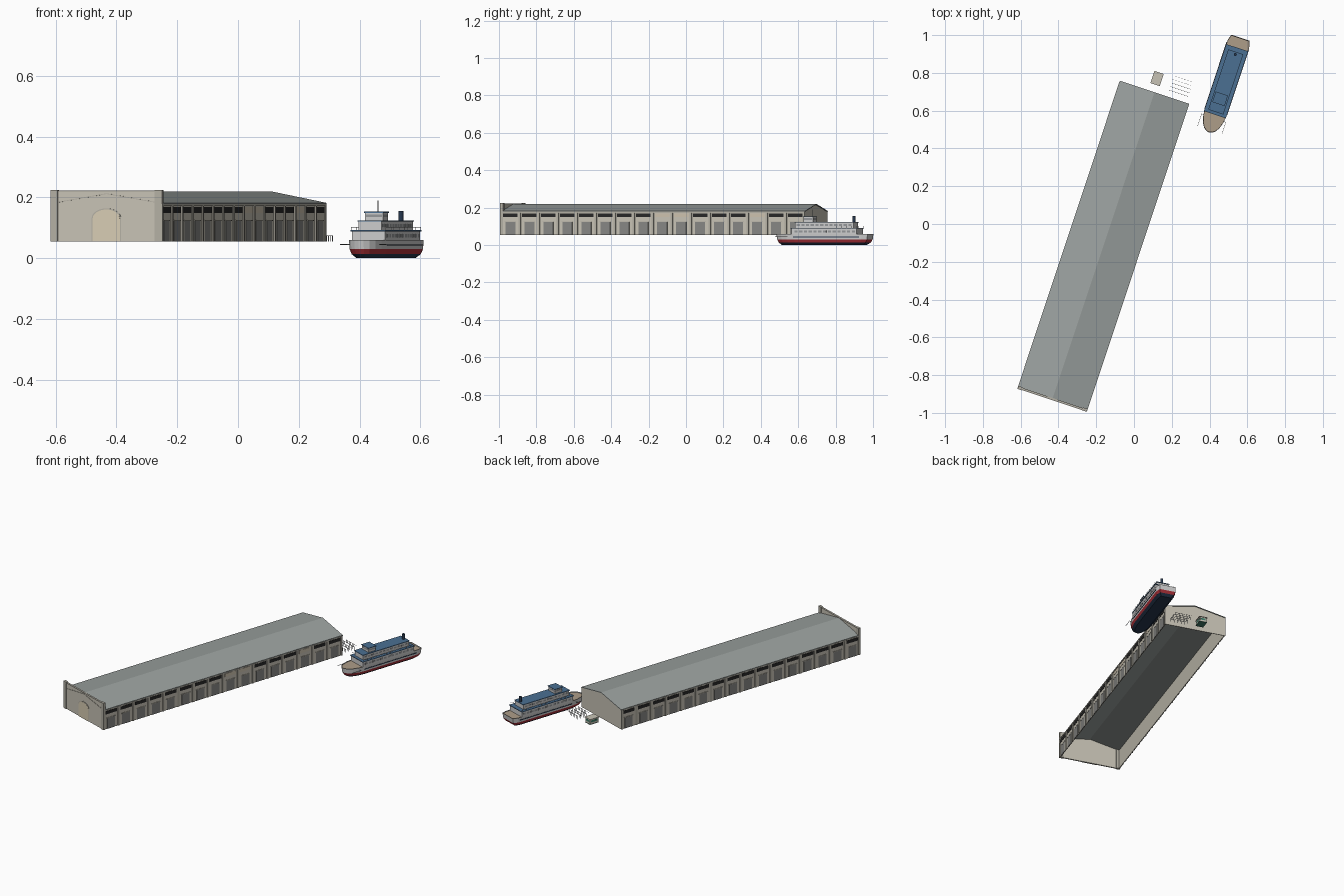
import bpy, bmesh, math
from mathutils import Matrix, Vector

if "Cube" in bpy.data.objects:
    bpy.data.objects.remove(bpy.data.objects["Cube"])

ROT = Matrix.Rotation(math.radians(-18.4), 4, 'Z')
PIER = Matrix.Translation((-0.1625, -0.1175, 0)) @ ROT
BOAT = Matrix.Translation((0.48, 0.735, 0)) @ ROT

COL = dict(wall=(.57, .54, .46), trim=(.45, .43, .37), roof=(.33, .36, .35), dark=(.02, .02, .02),
           door=(.24, .24, .23), tan=(.68, .6, .45), lit=(.6, .53, .42), green=(.05, .2, .14),
           navy=(.02, .04, .08), red=(.4, .03, .04), white=(.68, .69, .69), blue=(.07, .16, .29),
           deck=(.42, .34, .25), steel=(.3, .31, .32))
MATS = {}


def finish(name, bm, frame, col):
    if col not in MATS:
        MATS[col] = bpy.data.materials.new(col)
        MATS[col].diffuse_color = (*COL[col], 1)
    me = bpy.data.meshes.new(name)
    bm.to_mesh(me)
    bm.free()
    me.materials.append(MATS[col])
    ob = bpy.data.objects.new(name, me)
    ob.matrix_world = frame
    bpy.context.collection.objects.link(ob)
    return ob


def boxes(name, frame, col, ranges):
    """Each range is (x0, x1, y0, y1, z0, z1)."""
    bm = bmesh.new()
    for x0, x1, y0, y1, z0, z1 in ranges:
        m = Matrix.Translation(((x0 + x1) / 2, (y0 + y1) / 2, (z0 + z1) / 2)) @ \
            Matrix.Diagonal((abs(x1 - x0), abs(y1 - y0), abs(z1 - z0), 1))
        bmesh.ops.create_cube(bm, size=1, matrix=m)
    return finish(name, bm, frame, col)


def prism(name, frame, col, pts, push):
    bm = bmesh.new()
    f = bm.faces.new([bm.verts.new(p) for p in pts])
    g = bmesh.ops.extrude_face_region(bm, geom=[f])['geom']
    bmesh.ops.translate(bm, vec=Vector(push), verts=[v for v in g if isinstance(v, bmesh.types.BMVert)])
    bmesh.ops.recalc_face_normals(bm, faces=bm.faces)
    return finish(name, bm, frame, col)


def sides(r):
    """A box and its mirror image across x."""
    return [r, (-r[1], -r[0]) + tuple(r[2:])]


# ---- Shed shell: open underneath ----
W, L, Z0, ZE, ZR = .19, .856, .055, .178, .217
boxes("side_walls", PIER, 'wall', sides((W - .004, W, -L, L, Z0, ZE)))
gable = [(-W, L - .004, Z0), (W, L - .004, Z0), (W, L - .004, ZE), (0, L - .004, ZR - .002), (-W, L - .004, ZE)]
prism("back_gable_wall", PIER, 'wall', gable, (0, .004, 0))
prism("gable_roof", PIER, 'roof',
      [(-.193, -L + .008, ZE), (0, -L + .008, ZR), (.193, -L + .008, ZE),
       (.193, -L + .008, ZE + .004), (0, -L + .008, ZR + .003), (-.193, -L + .008, ZE + .004)],
      (0, 2 * L - .005, 0))

# ---- Repeating side bays ----
N = 16
P = 2 * L / N
piers, windows, lit, doors, frames = [], [], [], [], []
for i in range(N + 1):
    y = max(-L + .006, min(L - .006, -L + i * P))
    piers += sides((W, W + .004, y - .006, y + .006, Z0, ZE))
for i in range(N):
    y = -L + (i + .5) * P
    right = (W, W + .0015, y - .041, y + .041, .149, .169)
    left = (-right[1], -right[0]) + right[2:]
    (lit if i in (8, 9, 13) else windows).append(right)
    windows.append(left)
    doors += sides((W, W + .0015, y - .028, y + .028, Z0, .122))
    frames += sides((W, W + .0025, y - .032, y + .032, .122, .126))
boxes("wall_piers", PIER, 'trim', piers)
boxes("clerestory_windows", PIER, 'dark', windows)
boxes("pale_windows", PIER, 'lit', lit)
boxes("cargo_doors", PIER, 'door', doors)
boxes("door_lintels", PIER, 'trim', frames)
boxes("eave_bands", PIER, 'trim', sides((W, W + .004, -L, L, .172, ZE)))

# ---- Front facade with parapet, corner pilasters and arched door ----
F = -L
boxes("front_parapet_wall", PIER, 'wall', [(-W, W, F, F + .008, Z0, .219)])
boxes("corner_pilasters", PIER, 'trim', sides((W - .022, W + .003, F - .004, F + .012, Z0, .225)))
boxes("parapet_cornice", PIER, 'trim', [(-W, W, F - .003, F + .009, .217, .222)])


def arch(w, z_spring, z_top, y):
    pts = [(w, y, Z0)]
    for k in range(17):
        a = math.pi * k / 16
        pts.append((w * math.cos(a), y, z_spring + (z_top - z_spring) * math.sin(a)))
    return pts + [(-w, y, Z0)]


prism("arch_surround", PIER, 'trim', arch(.051, .131, .164, F), (0, -.002, 0))
prism("arched_door", PIER, 'tan', arch(.047, .13, .16, F), (0, -.003, 0))
for s, n in ((1, "right"), (-1, "left")):
    prism("gable_moulding_" + n, PIER, 'trim',
          [(s * .168, F, .183), (0, F, .211), (0, F, .2135), (s * .168, F, .1855)], (0, -.002, 0))

# ---- Ticket booth and queue rails behind the shed ----
boxes("booth_walls", PIER, 'wall', [(-.032, .012, .902, .962, Z0 + .002, .086)])
boxes("booth_floor", PIER, 'green', [(-.034, .014, .9, .964, Z0, Z0 + .002)])
boxes("booth_roof", PIER, 'wall', [(-.036, .016, .898, .966, .086, .09)])
boxes("booth_windows", PIER, 'green', [(-.0325, .0125, .91, .954, .068, .08), (-.026, .006, .9015, .9625, .068, .08)])
posts = []
for r in range(5):
    y = .894 + r * .02
    posts.append((.07, .175, y - .0006, y + .0006, .0735, .075))
    for k in range(8):
        x = .07 + k * .015
        posts.append((x - .0008, x + .0008, y - .0008, y + .0008, Z0, .075))
boxes("queue_rails", PIER, 'steel', posts)

# ---- Ferry hull lofted from one half outline ----
HALF = [(0, -.265), (.016, -.26), (.032, -.248), (.046, -.225), (.056, -.192), (.061, -.15),
        (.061, .2), (.06, .235), (.05, .265)]


def ring(z, sx, sy):
    right = [(x * sx, y * sy, z) for x, y in HALF]
    return right + [(-x, y, zz) for x, y, zz in reversed(right[1:])]


LEVELS = [(0, .62, .88), (.013, .88, .95), (.03, .98, .985), (.06, 1, 1)]
for (lo, hi), name, col in zip(zip(LEVELS, LEVELS[1:]), ("hull_keel", "hull_red_band", "hull_topsides"),
                               ('navy', 'red', 'white')):
    bm = bmesh.new()
    a, b = ([bm.verts.new(p) for p in ring(*lv)] for lv in (lo, hi))
    n = len(a)
    for i in range(n):
        bm.faces.new((a[i], a[(i + 1) % n], b[(i + 1) % n], b[i]))
    if name == "hull_keel":
        bm.faces.new(a[::-1])
    finish(name, bm, BOAT, col)
prism("main_deck", BOAT, 'deck', ring(.054, .99, .99), (0, 0, .001))
boxes("rubbing_strakes", BOAT, 'navy', sides((.06, .063, -.15, .22, .041, .045)))
boxes("bow_booms", BOAT, 'steel', sides((.067, .069, -.25, -.18, .044, .046))
      + sides((.055, .069, -.185, -.183, .044, .046)))

# ---- Ferry superstructure ----
boxes("passenger_cabin", BOAT, 'white', [(-.058, .058, -.16, .204, .054, .088)])
boxes("cabin_roof", BOAT, 'blue', [(-.061, .061, -.165, .209, .088, .092)])
boxes("upper_cabin", BOAT, 'white', [(-.04, .04, -.146, .182, .092, .12)])
boxes("upper_roof", BOAT, 'blue', [(-.042, .042, -.15, .186, .12, .124)])
boxes("wheelhouse", BOAT, 'white', [(-.031, .031, -.102, -.05, .124, .149)])
boxes("wheelhouse_roof", BOAT, 'blue', [(-.034, .034, -.105, -.047, .149, .153)])
glass = []
for k in range(13):
    y = -.145 + k * .027
    glass += sides((.058, .0588, y, y + .018, .068, .079))
for k in range(12):
    y = -.138 + k * .0265
    glass += sides((.04, .0408, y, y + .018, .103, .112))
glass += sides((.031, .0316, -.098, -.054, .135, .144)) + [(-.027, .027, -.1026, -.0494, .135, .144)]
boxes("ferry_windows", BOAT, 'steel', glass)

# ---- Funnel, mast and deck rails ----
for name, col, r, x, y, z0, z1 in (("funnel", 'navy', .008, .002, .172, .124, .156),
                                   ("mast", 'steel', .0012, 0, -.06, .153, .19)):
    bm = bmesh.new()
    bmesh.ops.create_cone(bm, cap_ends=True, segments=12, radius1=r, radius2=r, depth=z1 - z0,
                          matrix=Matrix.Translation((x, y, (z0 + z1) / 2)))
    finish(name, bm, BOAT, col)
rails = sides((.0595, .0603, -.16, .205, .101, .102))
for k in range(14):
    y = -.16 + k * .028
    rails += sides((.0595, .0603, y, y + .0008, .092, .101))
boxes("deck_rails", BOAT, 'white', rails)

for m in bpy.data.materials:
    if m.users and not m.is_grease_pencil:
        m.use_nodes = True
        m.node_tree.nodes["Principled BSDF"].inputs["Base Color"].default_value = m.diffuse_color
